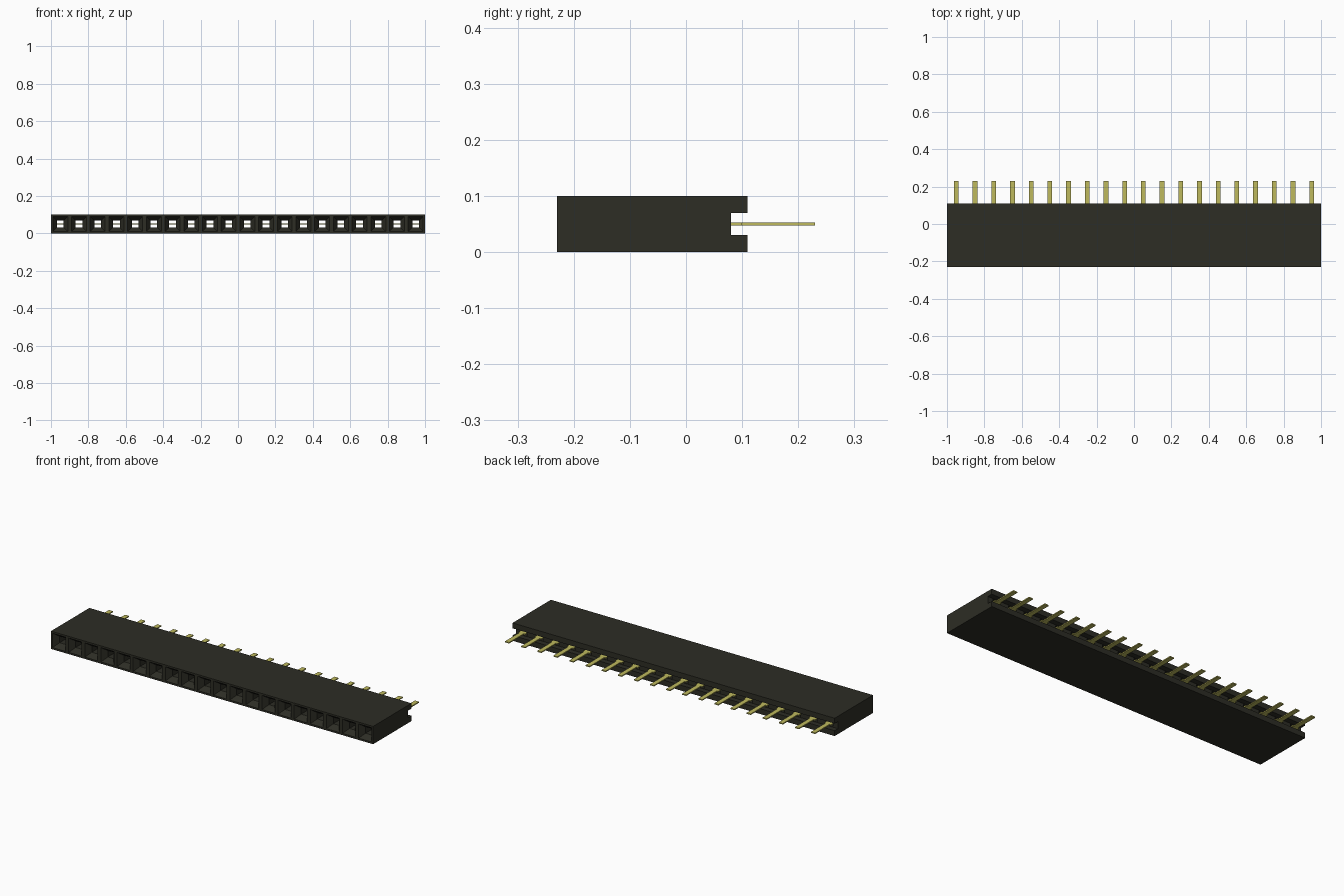
import bpy
import bmesh
from mathutils import Vector

if "Cube" in bpy.data.objects:
    bpy.data.objects.remove(bpy.data.objects["Cube"])

COUNT, PITCH, MID = 20, 0.1, 0.05
FRONT, FLOOR, BACK, TIP = -0.23, 0.08, 0.11, 0.23
SLOT = 0.02  # half height of the rear slot


def material(name, rgb):
    mat = bpy.data.materials.new(name)
    mat.use_nodes = True
    mat.diffuse_color = (*rgb, 1)
    mat.node_tree.nodes["Principled BSDF"].inputs["Base Color"].default_value = (*rgb, 1)
    return mat


def finish(bm, name, mat):
    bmesh.ops.remove_doubles(bm, verts=bm.verts, dist=0.0001)
    bmesh.ops.recalc_face_normals(bm, faces=bm.faces)
    mesh = bpy.data.meshes.new(name)
    bm.to_mesh(mesh)
    bm.free()
    mesh.materials.append(mat)
    obj = bpy.data.objects.new(name, mesh)
    bpy.context.collection.objects.link(obj)
    return obj


def ring(bm, x, y, half_x, half_z):
    corners = ((-1, -1), (1, -1), (1, 1), (-1, 1))
    return [bm.verts.new((x + sx * half_x, y, MID + sz * half_z)) for sx, sz in corners]


def bridge(bm, a, b, sides):
    for i in sides:
        j = (i + 1) % 4
        bm.faces.new((a[i], a[j], b[j], b[i]))


black = material("black plastic", (0.026, 0.026, 0.018))
gold = material("gold plating", (0.52, 0.49, 0.11))
centres = [(i - (COUNT - 1) / 2) * PITCH for i in range(COUNT)]
ALL, TOP_BOTTOM = range(4), (0, 2)

# Housing: each cell has a funnel, a through hole and a rear slot
bm = bmesh.new()
for x in centres:
    face = ring(bm, x, FRONT, PITCH / 2, MID)
    mouth = ring(bm, x, FRONT, 0.04, 0.04)
    throat = ring(bm, x, FRONT + 0.03, 0.018, 0.018)
    exit_hole = ring(bm, x, FLOOR, 0.018, 0.018)
    floor = ring(bm, x, FLOOR, PITCH / 2, SLOT)
    rim = ring(bm, x, BACK, PITCH / 2, SLOT)
    rear = ring(bm, x, BACK, PITCH / 2, MID)
    for a, b in ((face, mouth), (mouth, throat), (throat, exit_hole), (exit_hole, floor)):
        bridge(bm, a, b, ALL)
    for a, b in ((floor, rim), (rim, rear), (rear, face)):
        bridge(bm, a, b, TOP_BOTTOM)

# Housing ends
low, high = MID - SLOT, MID + SLOT
profile = [(FRONT, 0), (BACK, 0), (BACK, low), (FLOOR, low),
           (FLOOR, high), (BACK, high), (BACK, 2 * MID), (FRONT, 2 * MID)]
for x in (-1, 1):
    bm.faces.new([bm.verts.new((x, y, z)) for y, z in profile])
finish(bm, "housing", black)

# Flat pins with a wider shoulder seated in the slot
outline = [(0.02, FLOOR), (0.02, FLOOR + 0.02), (0.0125, FLOOR + 0.02), (0.0125, TIP)]
outline += [(-x, y) for x, y in reversed(outline)]
for n, x in enumerate(centres):
    bm = bmesh.new()
    blade = bm.faces.new([bm.verts.new((x + px, y, MID - 0.003)) for px, y in outline])
    grown = bmesh.ops.extrude_face_region(bm, geom=[blade])["geom"]
    bmesh.ops.translate(bm, vec=Vector((0, 0, 0.006)),
                        verts=[v for v in grown if isinstance(v, bmesh.types.BMVert)])
    finish(bm, f"pin_{n + 1}", gold)
